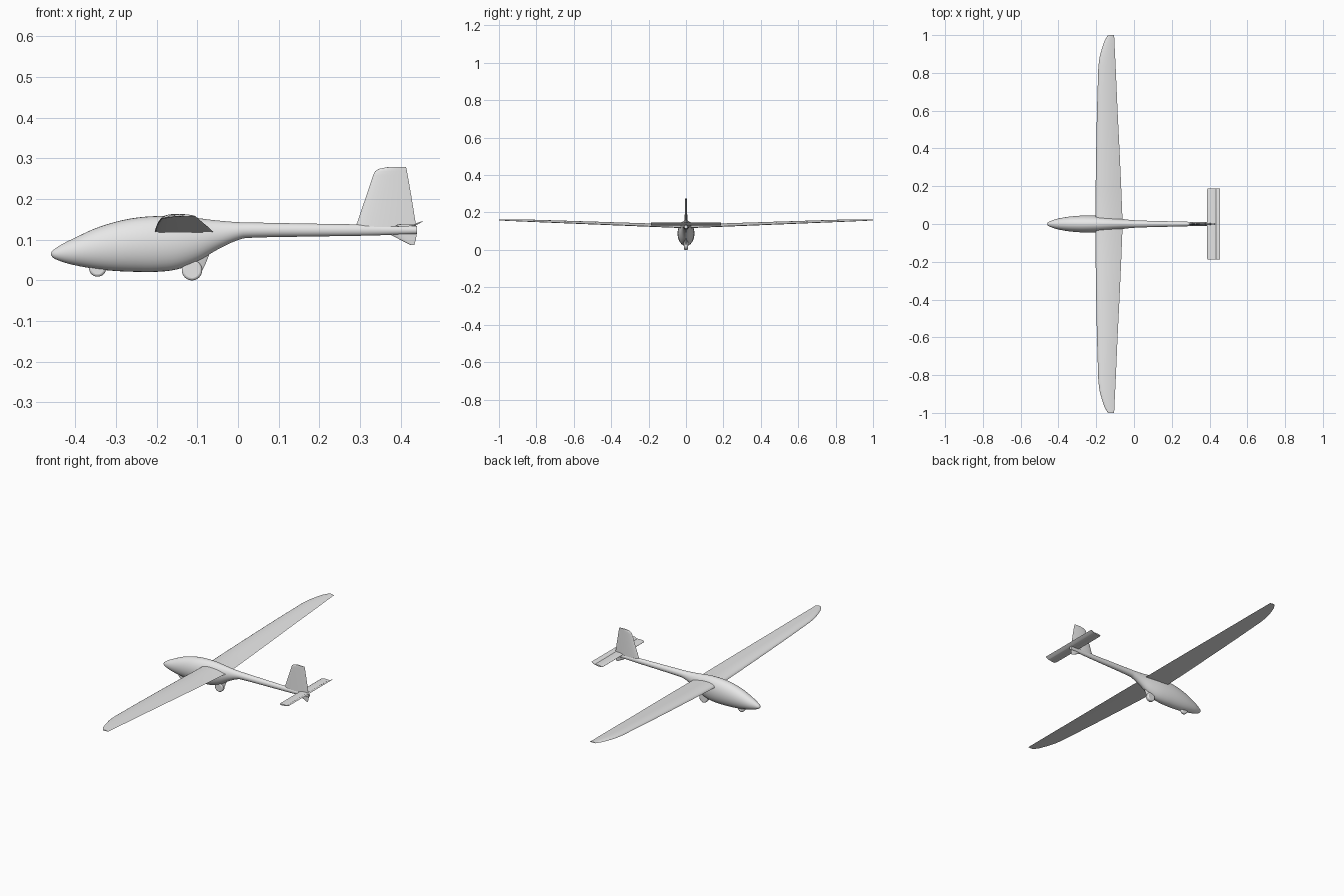
import bpy, bmesh, math

if "Cube" in bpy.data.objects:
    bpy.data.objects.remove(bpy.data.objects["Cube"])

grey = bpy.data.materials.new("light_grey")
grey.diffuse_color = (0.8, 0.8, 0.8, 1)
grey.use_nodes = True
grey.node_tree.nodes["Principled BSDF"].inputs["Base Color"].default_value = grey.diffuse_color


def finish(ob):
    if not ob.data.materials:
        ob.data.materials.append(grey)
    bpy.ops.object.select_all(action='DESELECT')
    ob.select_set(True)
    bpy.context.view_layer.objects.active = ob
    bpy.ops.object.shade_smooth_by_angle(angle=math.radians(35))


def loft(name, rings):
    """Skin a list of equal-length closed rings and cap both ends."""
    bm = bmesh.new()
    vs = [[bm.verts.new(p) for p in r] for r in rings]
    n = len(rings[0])
    for a, b in zip(vs, vs[1:]):
        for i in range(n):
            j = (i + 1) % n
            bm.faces.new((a[i], a[j], b[j], b[i]))
    bm.faces.new(vs[0])
    bm.faces.new(vs[-1])
    bmesh.ops.recalc_face_normals(bm, faces=bm.faces)
    me = bpy.data.meshes.new(name)
    bm.to_mesh(me)
    bm.free()
    ob = bpy.data.objects.new(name, me)
    bpy.context.collection.objects.link(ob)
    finish(ob)
    return ob


def foil(upper, lower, n=12):
    """Unit-chord aerofoil outline: (chord position, height) pairs."""
    us = [0.5 - 0.5 * math.cos(math.pi * i / n) for i in range(n + 1)]

    def h(u):
        return 2.6 * math.sqrt(u) * (1 - u) + 0.02
    return ([(u, upper * h(u)) for u in us] +
            [(u, -lower * h(u)) for u in reversed(us[1:-1])])


def smooth_rows(rows, steps=4):
    """Catmull-Rom interpolation through rows of numbers."""
    out = []
    for k in range(len(rows) - 1):
        p0, p1, p2 = rows[max(k - 1, 0)], rows[k], rows[k + 1]
        p3 = rows[min(k + 2, len(rows) - 1)]
        for s in range(steps):
            t = s / steps
            out.append([0.5 * (2 * b + (c - a) * t + (2 * a - 5 * b + 4 * c - d) * t * t
                               + (3 * b - a - 3 * c + d) * t ** 3)
                        for a, b, c, d in zip(p0, p1, p2, p3)])
    return out + [list(rows[-1])]


# fuselage: x, top z, bottom z, half width
body = [(-0.46, 0.067, 0.063, 0.002), (-0.452, 0.076, 0.054, 0.011),
        (-0.43, 0.090, 0.045, 0.020), (-0.40, 0.105, 0.037, 0.029),
        (-0.35, 0.128, 0.028, 0.038), (-0.30, 0.144, 0.023, 0.043),
        (-0.25, 0.154, 0.021, 0.045), (-0.20, 0.158, 0.021, 0.044),
        (-0.15, 0.158, 0.027, 0.040), (-0.10, 0.153, 0.046, 0.033),
        (-0.05, 0.147, 0.076, 0.025), (0.0, 0.143, 0.099, 0.020),
        (0.04, 0.142, 0.105, 0.018), (0.20, 0.139, 0.108, 0.014),
        (0.32, 0.137, 0.110, 0.011), (0.44, 0.133, 0.114, 0.008)]
loft("fuselage", [[(x, w * math.cos(a), (t + b) / 2 + (t - b) / 2 * math.sin(a))
                   for a in (2 * math.pi * i / 32 for i in range(32))]
                  for x, t, b, w in smooth_rows(body)])

# wing: y, leading x, trailing x (right half, mirrored by sign)
half = [(0.0, -0.205, -0.060), (0.2, -0.203, -0.068), (0.4, -0.200, -0.077),
        (0.6, -0.196, -0.087), (0.83, -0.189, -0.097), (0.88, -0.183, -0.0995),
        (0.93, -0.170, -0.102), (0.97, -0.156, -0.104), (1.0, -0.138, -0.105)]
span = [(-y, a, b) for y, a, b in reversed(half[1:])] + half
wing_foil = foil(0.115, 0.015)
loft("wing", [[(a + (b - a) * u, y, 0.118 + 0.040 * abs(y) + (b - a) * h)
               for u, h in wing_foil] for y, a, b in span])

# tail fin and ventral fin: z, leading x, trailing x
thin = foil(0.055, 0.055)
fins = {"tail_fin": [(0.125, 0.287, 0.438), (0.137, 0.291, 0.437), (0.20, 0.3125, 0.427),
                     (0.258, 0.332, 0.417), (0.268, 0.337, 0.415), (0.274, 0.346, 0.414),
                     (0.278, 0.366, 0.413)],
        "ventral_fin": [(0.087, 0.424, 0.433), (0.100, 0.398, 0.437), (0.120, 0.360, 0.440)]}
for name, secs in fins.items():
    loft(name, [[(a + (b - a) * u, (b - a) * h, z) for u, h in thin] for z, a, b in secs])


# tailplane and raised elevator
def flat_surface(name, x0, z0, x1, z1, th):
    f = foil(th, th)
    loft(name, [[(x0 + i + (x1 - x0 - i) * u, y, z0 + (z1 - z0) * u + (x1 - x0) * h)
                 for u, h in f]
                for y, i in ((-0.188, 0.004), (-0.18, 0), (0.18, 0), (0.188, 0.004))])


flat_surface("tailplane", 0.387, 0.134, 0.438, 0.137, 0.07)
flat_surface("elevator", 0.431, 0.1355, 0.455, 0.146, 0.07)

# wheels
for name, x, z, r, w in (("nose_wheel", -0.345, 0.030, 0.021, 0.009),
                         ("main_wheel", -0.113, 0.025, 0.025, 0.011)):
    bpy.ops.mesh.primitive_cylinder_add(vertices=32, radius=r, depth=2 * w,
                                        location=(x, 0, z), rotation=(math.pi / 2, 0, 0))
    ob = bpy.context.object
    ob.name = name
    bev = ob.modifiers.new("round", 'BEVEL')
    bev.width, bev.segments = 0.006, 3
    finish(ob)

# main wheel fairing
fair = foil(0.075, 0.075)
loft("wheel_fairing", [[(a + (b - a) * u, (b - a) * 1.8 * h, z) for u, h in fair]
                       for z, a, b in ((0.020, -0.136, -0.090), (0.040, -0.141, -0.080),
                                       (0.075, -0.141, -0.066))])
